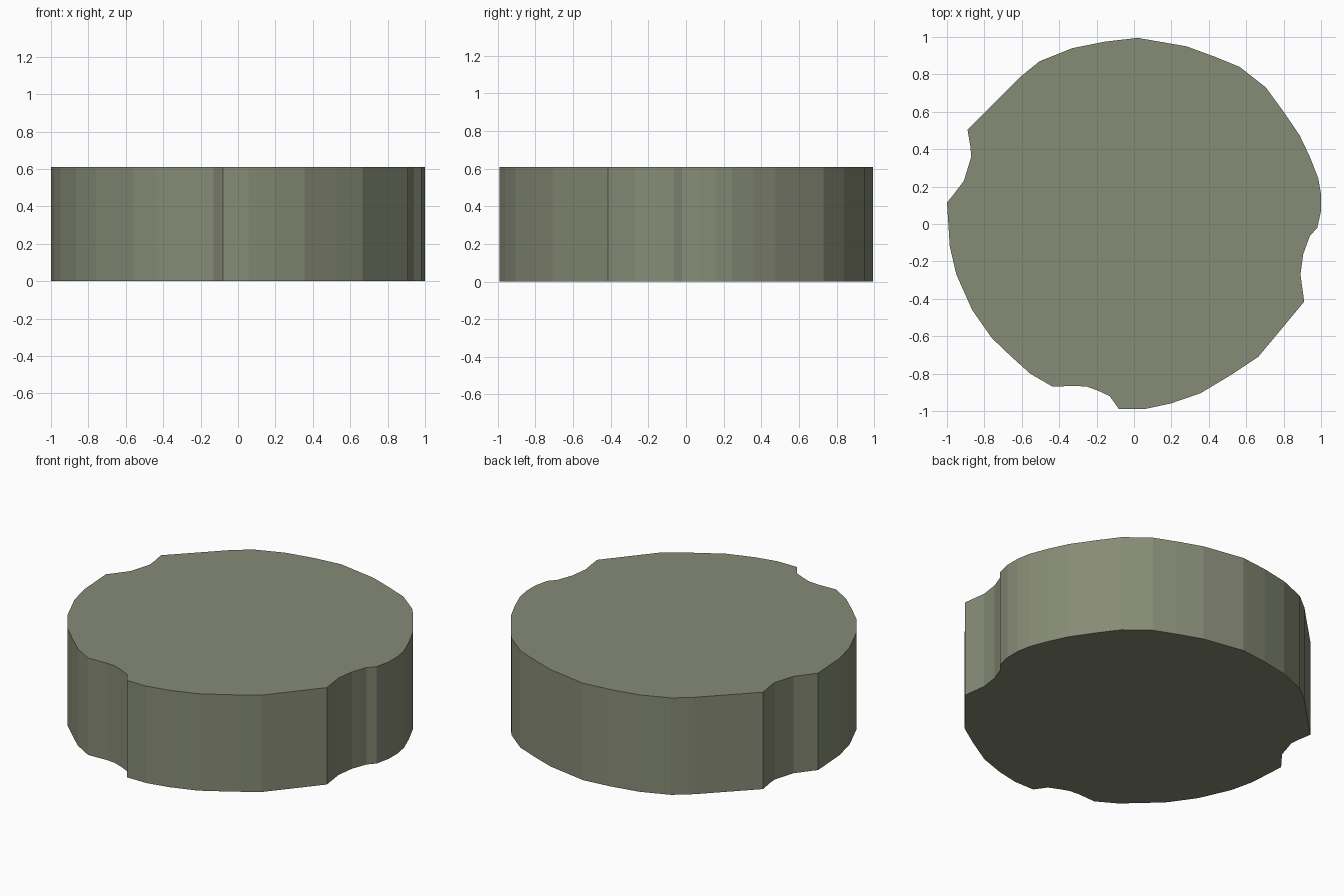
import bpy, bmesh

if "Cube" in bpy.data.objects:
    bpy.data.objects.remove(bpy.data.objects["Cube"])

HEIGHT = 0.61

# Plan outline, clockwise from the back: four worn arcs separated by three scalloped notches
right_arc = [(0.02, 0.995), (0.28, 0.95), (0.43, 0.895), (0.565, 0.84), (0.705, 0.73),
             (0.80, 0.60), (0.885, 0.475), (0.94, 0.36), (0.985, 0.245), (1.0, 0.16), (1.0, 0.07)]
right_notch = [(0.98, -0.02), (0.94, -0.065), (0.905, -0.16), (0.89, -0.27), (0.91, -0.415)]
front_arc = [(0.665, -0.71), (0.53, -0.80), (0.355, -0.905), (0.195, -0.96), (0.055, -0.99)]
front_notch = [(-0.08, -0.99), (-0.13, -0.92), (-0.195, -0.89), (-0.25, -0.87),
               (-0.315, -0.865), (-0.435, -0.87)]
left_arc = [(-0.555, -0.80), (-0.655, -0.71), (-0.76, -0.61), (-0.865, -0.46),
            (-0.95, -0.27), (-0.985, -0.12)]
left_notch = [(-1.0, 0.115), (-0.975, 0.145), (-0.91, 0.23), (-0.87, 0.36),
              (-0.875, 0.415), (-0.89, 0.505)]
back_arc = [(-0.61, 0.785), (-0.505, 0.87), (-0.33, 0.94), (-0.155, 0.975)]
outline = (right_arc + right_notch + front_arc + front_notch
           + left_arc + left_notch + back_arc)

# Solid disc: base face extruded straight up
bm = bmesh.new()
base = bm.faces.new([bm.verts.new((x, y, 0)) for x, y in outline])
result = bmesh.ops.extrude_face_region(bm, geom=[base], use_keep_orig=True)
top_verts = [v for v in result["geom"] if isinstance(v, bmesh.types.BMVert)]
bmesh.ops.translate(bm, verts=top_verts, vec=(0, 0, HEIGHT))
bmesh.ops.recalc_face_normals(bm, faces=bm.faces)

mesh = bpy.data.meshes.new("notched_disc")
bm.to_mesh(mesh)
bm.free()
disc = bpy.data.objects.new("notched_disc", mesh)
bpy.context.collection.objects.link(disc)

# Muted olive stone colour
mat = bpy.data.materials.new("olive_stone")
mat.diffuse_color = (0.24, 0.26, 0.18, 1)
mat.use_nodes = True
mat.node_tree.nodes["Principled BSDF"].inputs["Base Color"].default_value = mat.diffuse_color
mesh.materials.append(mat)
